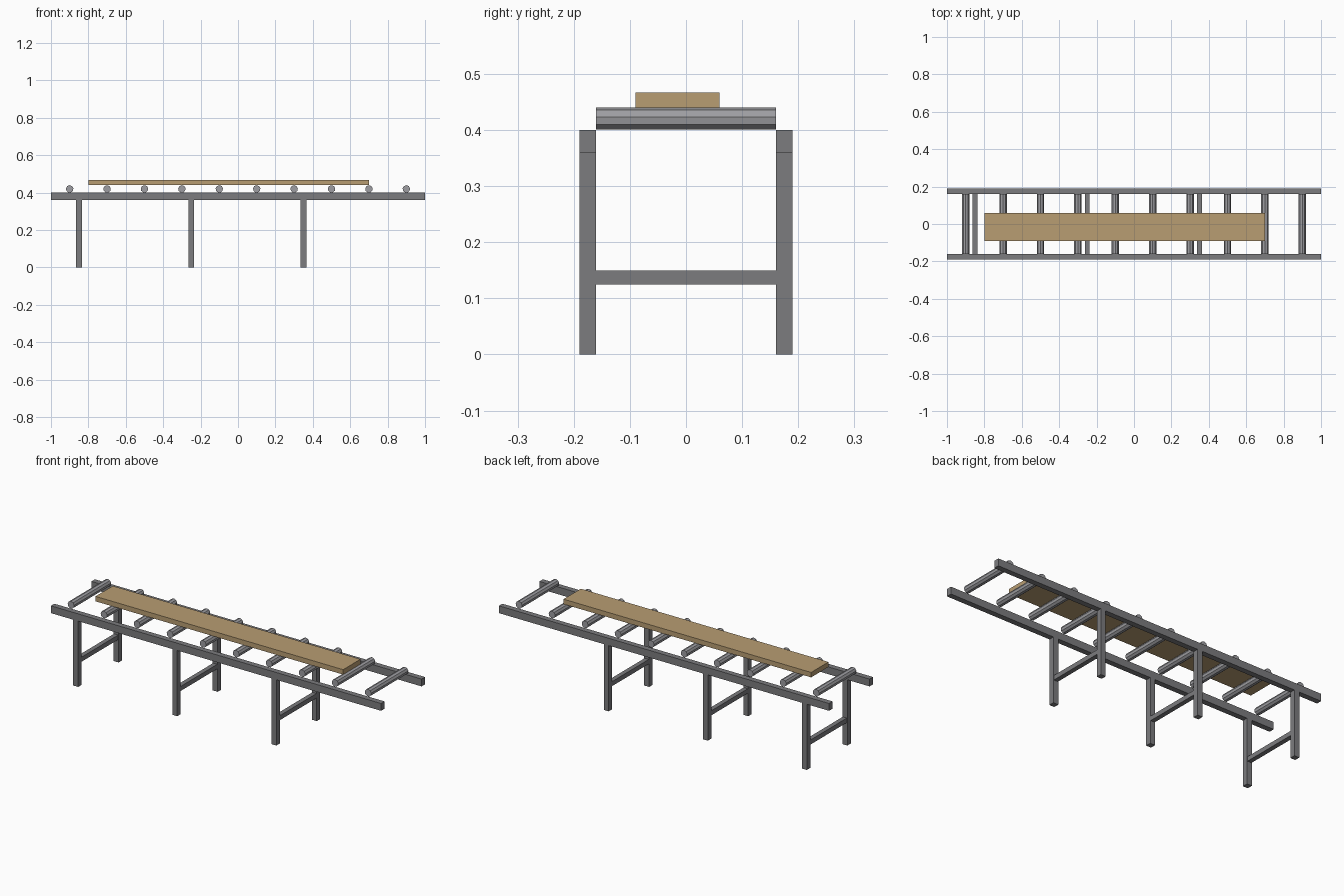
import bpy
import math

if "Cube" in bpy.data.objects:
    bpy.data.objects.remove(bpy.data.objects["Cube"])


def material(name, rgb):
    m = bpy.data.materials.new(name)
    m.diffuse_color = (*rgb, 1)
    m.use_nodes = True
    m.node_tree.nodes["Principled BSDF"].inputs["Base Color"].default_value = m.diffuse_color
    return m


FRAME = material("dark grey steel", (0.20, 0.20, 0.21))
ROLLER = material("light grey steel", (0.34, 0.34, 0.36))
WOOD = material("tan wood", (0.479, 0.337, 0.171))


def box(name, lo, hi, mat):
    """Box between two opposite corners."""
    bpy.ops.mesh.primitive_cube_add(size=1, location=[(a + b) / 2 for a, b in zip(lo, hi)])
    ob = bpy.context.object
    ob.name = name
    ob.scale = [b - a for a, b in zip(lo, hi)]
    bpy.ops.object.transform_apply(location=False, rotation=False, scale=True)
    ob.data.materials.append(mat)


INNER, OUTER = 0.16, 0.19
LEG_X = (-0.85, -0.25, 0.35)

# Long side rails and the legs beneath them
for side, s in (("front", -1), ("back", 1)):
    y0, y1 = sorted((s * INNER, s * OUTER))
    box(f"{side}_rail", (-1, y0, 0.36), (1, y1, 0.40), FRAME)
    for x in LEG_X:
        box(f"{side}_leg", (x - 0.015, y0, 0), (x + 0.015, y1, 0.36), FRAME)

# Crossbars joining each pair of legs
for x in LEG_X:
    box("crossbar", (x - 0.0125, -INNER, 0.125), (x + 0.0125, INNER, 0.15), FRAME)

# Nine-sided rollers with one edge facing up
for i in range(10):
    bpy.ops.mesh.primitive_cylinder_add(vertices=9, radius=0.02, depth=2 * INNER,
                                        location=(-0.9 + 0.2 * i, 0, 0.42),
                                        rotation=(-math.pi / 2, 0, math.pi))
    ob = bpy.context.object
    ob.name = "roller"
    bpy.ops.object.transform_apply(location=False, rotation=True, scale=False)
    # Turn the section over if its single edge points down
    if max(v.co.z for v in ob.data.vertices) < 0.0199:
        for v in ob.data.vertices:
            v.co.y, v.co.z = -v.co.y, -v.co.z
    ob.data.materials.append(ROLLER)

# Plank lying on the rollers
box("plank", (-0.8, -0.09, 0.44), (0.7, 0.06, 0.467), WOOD)
